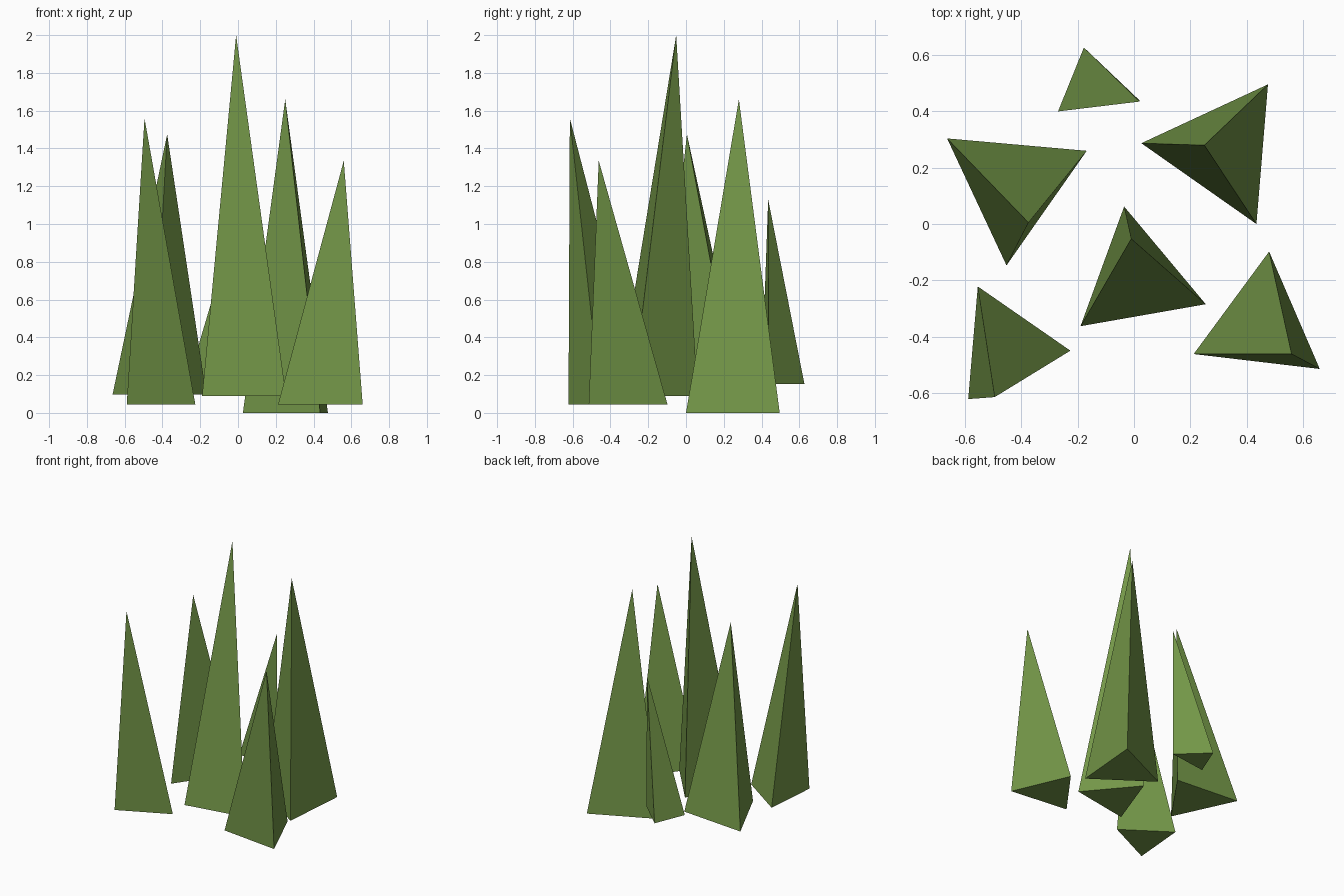
import bpy, bmesh

if "Cube" in bpy.data.objects:
    bpy.data.objects.remove(bpy.data.objects["Cube"])

green = bpy.data.materials.new("leaf green")
green.diffuse_color = (0.171, 0.305, 0.064, 1)
green.use_nodes = True
green.node_tree.nodes["Principled BSDF"].inputs["Base Color"].default_value = green.diffuse_color


def blade(name, base, z, tip):
    """Three-sided spike: a flat triangular base joined to a leaning tip."""
    bm = bmesh.new()
    ring = [bm.verts.new((x, y, z)) for x, y in base]
    top = bm.verts.new(tip)
    bm.faces.new(ring)
    for i in range(3):
        bm.faces.new((ring[i], top, ring[(i + 1) % 3]))
    bmesh.ops.recalc_face_normals(bm, faces=bm.faces)
    mesh = bpy.data.meshes.new(name)
    bm.to_mesh(mesh)
    bm.free()
    mesh.materials.append(green)
    bpy.context.collection.objects.link(bpy.data.objects.new(name, mesh))


# Tuft of six grass blades
blade("centre_blade", [(-0.035, 0.062), (-0.19, -0.363), (0.255, -0.285)], 0.09, (-0.01, -0.052, 2.0))
blade("back_right_blade", [(0.026, 0.287), (0.476, 0.496), (0.435, 0.0)], 0.0, (0.25, 0.28, 1.66))
blade("left_blade", [(-0.664, 0.304), (-0.168, 0.26), (-0.453, -0.147)], 0.097, (-0.375, 0.005, 1.475))
blade("front_right_blade", [(0.212, -0.462), (0.48, -0.098), (0.66, -0.515)], 0.045, (0.56, -0.462, 1.335))
blade("front_left_blade", [(-0.555, -0.222), (-0.226, -0.45), (-0.589, -0.622)], 0.045, (-0.495, -0.615, 1.56))
blade("back_blade", [(-0.27, 0.4), (-0.178, 0.627), (0.02, 0.439)], 0.152, (0.02, 0.435, 1.13))
